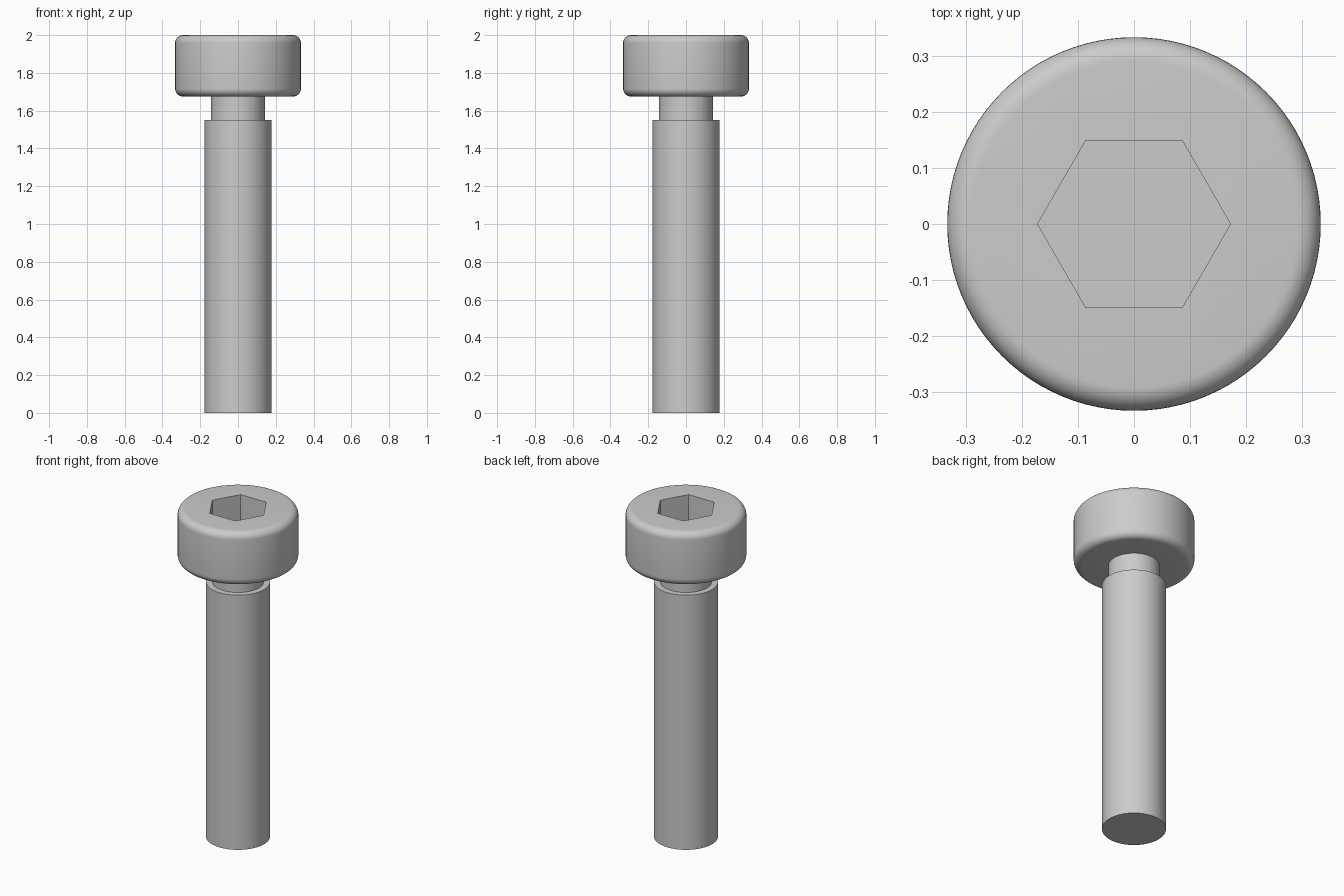
import bpy, bmesh
from math import sin, cos, pi, radians

if "Cube" in bpy.data.objects:
    bpy.data.objects.remove(bpy.data.objects["Cube"])

SEG = 96
HEAD_R, HEAD_BOTTOM, TOP, FILLET = 0.333, 1.675, 2.0, 0.042
SHANK_R, SHANK_TOP, NECK_R = 0.177, 1.55, 0.142
HEX_R, HEX_DEPTH = 0.172, 0.18


def arc(cx, cz, r, a0, a1, n=8):
    """Points of a rounded corner in the (radius, z) plane."""
    angles = [radians(a0 + (a1 - a0) * i / n) for i in range(n + 1)]
    return [(cx + r * cos(a), cz + r * sin(a)) for a in angles]


def lathe(name, profile):
    """Stack one ring per profile point, bridge them and cap both ends."""
    bm = bmesh.new()
    rings = [[bm.verts.new((r * cos(2 * pi * i / SEG), r * sin(2 * pi * i / SEG), z))
              for i in range(SEG)] for r, z in profile]
    for a, b in zip(rings, rings[1:]):
        for i in range(SEG):
            j = (i + 1) % SEG
            bm.faces.new((a[i], a[j], b[j], b[i]))
    bm.faces.new(rings[0][::-1])
    bm.faces.new(rings[-1])
    mesh = bpy.data.meshes.new(name)
    bm.to_mesh(mesh)
    bm.free()
    obj = bpy.data.objects.new(name, mesh)
    bpy.context.collection.objects.link(obj)
    return obj


# Bolt: shank, undercut neck and head with rounded rims
inner = HEAD_R - FILLET
profile = [(SHANK_R, 0), (SHANK_R, SHANK_TOP), (NECK_R, SHANK_TOP), (NECK_R, HEAD_BOTTOM)]
profile += arc(inner, HEAD_BOTTOM + FILLET, FILLET, -90, 0)
profile += arc(inner, TOP - FILLET, FILLET, 0, 90)
bolt = lathe("socket_head_bolt", profile)

# Hexagonal socket cutter, corners on the x axis
bpy.ops.mesh.primitive_cylinder_add(vertices=6, radius=HEX_R, depth=2 * HEX_DEPTH,
                                    location=(0, 0, TOP), rotation=(0, 0, pi / 6))
cutter = bpy.context.object
cutter.name = "hex_socket_cutter"
cutter.hide_render = True

# Cut the socket, then remove the cutter
mod = bolt.modifiers.new("hex_socket", 'BOOLEAN')
mod.operation = 'DIFFERENCE'
mod.solver = 'EXACT'
mod.object = cutter
bpy.ops.object.select_all(action='DESELECT')
bolt.select_set(True)
bpy.context.view_layer.objects.active = bolt
bpy.ops.object.modifier_apply(modifier=mod.name)
bpy.data.objects.remove(cutter)

# Smooth the round surfaces, keep the hard edges
bpy.ops.object.shade_smooth_by_angle(angle=radians(30))
